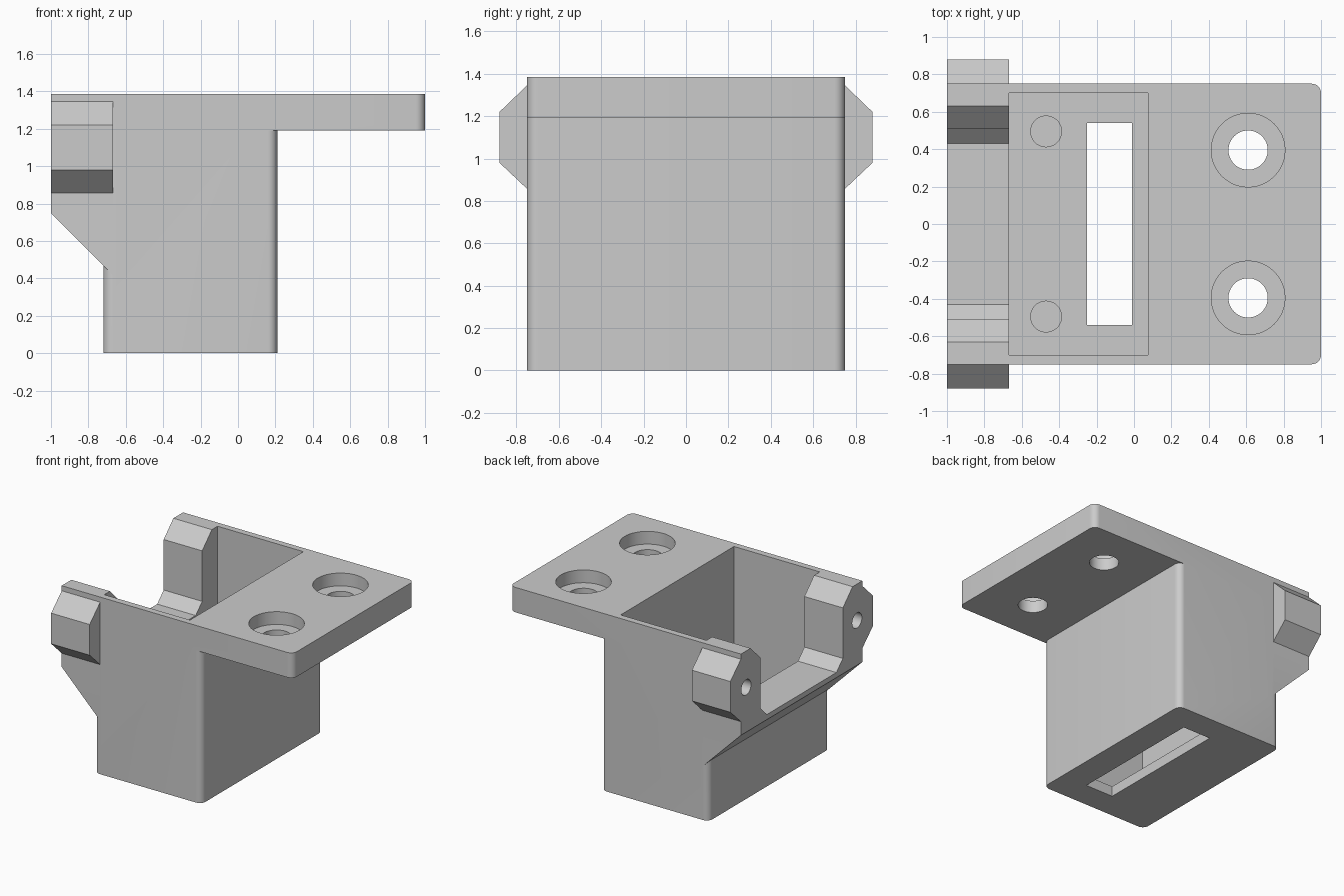
import bpy, bmesh
from math import radians, cos, sin, tau

cube = bpy.data.objects.get("Cube")
if cube:
    bpy.data.objects.remove(cube, do_unlink=True)

grey = bpy.data.materials.new("light grey plastic")
grey.use_nodes = True
colour = (0.6, 0.6, 0.6, 1)
grey.diffuse_color = colour
grey.node_tree.nodes["Principled BSDF"].inputs["Base Color"].default_value = colour


def prism(name, outline, axis, low, high, rounded=None, radius=0.05):
    """Extrude a 2D outline along an axis; 'rounded' picks the upright edges to round."""
    bm = bmesh.new()
    rings = []
    for t in (low, high):
        ring = []
        for p in outline:
            co = list(p)
            co.insert(axis, t)
            ring.append(bm.verts.new(co))
        rings.append(ring)
    a, b = rings
    n = len(outline)
    bm.faces.new(a)
    bm.faces.new(b[::-1])
    for i in range(n):
        j = (i + 1) % n
        bm.faces.new((a[i], b[i], b[j], a[j]))
    if rounded:
        edges = [e for e in bm.edges
                 if abs(e.verts[0].co[axis] - e.verts[1].co[axis]) > 0.01
                 and rounded(e.verts[0].co)]
        bmesh.ops.bevel(bm, geom=edges, offset=radius, segments=8,
                        profile=0.5, affect='EDGES')
    bmesh.ops.recalc_face_normals(bm, faces=bm.faces)
    mesh = bpy.data.meshes.new(name)
    bm.to_mesh(mesh)
    bm.free()
    mesh.materials.append(grey)
    obj = bpy.data.objects.new(name, mesh)
    bpy.context.collection.objects.link(obj)
    return obj


def rect(x0, x1, y):
    return [(x0, -y), (x1, -y), (x1, y), (x0, y)]


def circle(cx, cy, r, n=48):
    return [(cx + r * cos(tau * i / n), cy + r * sin(tau * i / n)) for i in range(n)]


def combine(target, tool, operation):
    """Apply a boolean and throw the tool away."""
    mod = target.modifiers.new("combine", 'BOOLEAN')
    mod.operation = operation
    mod.solver = 'EXACT'
    mod.object = tool
    bpy.context.view_layer.objects.active = target
    bpy.ops.object.modifier_apply(modifier=mod.name)
    bpy.data.objects.remove(tool, do_unlink=True)


TOP = 1.385
SIDES = (-1, 1)

# Housing with rounded upright edges
housing = prism("housing", rect(-0.72, 0.21, 0.75), 2, 0, TOP, lambda c: True)

# Mounting plate and sloped overhang
combine(housing, prism("plate", rect(-0.6, 1, 0.75), 2, 1.19, TOP,
                       lambda c: c.x > 0.9), 'UNION')
overhang = [(-1, 0.75), (-0.65, 0.40), (-0.65, TOP), (-1, TOP)]
combine(housing, prism("overhang", overhang, 1, -0.75, 0.75), 'UNION')

# Chamfered side lugs
lug = [(0.6, 0.857), (0.75, 0.857), (0.88, 0.98),
       (0.88, 1.22), (0.75, 1.345), (0.6, 1.345)]
for s in SIDES:
    combine(housing, prism("lug", [(s * y, z) for y, z in lug], 0, -1, -0.667), 'UNION')

# Inner pocket, end opening and floor slot
combine(housing, prism("pocket", rect(-0.667, 0.075, 0.70), 2, 0.08, 1.6), 'DIFFERENCE')
half = [(0.43, 0.79), (0.51, 0.87), (0.51, 1.265), (0.65, 1.405)]
opening = half + [(-y, z) for y, z in reversed(half)]
combine(housing, prism("opening", opening, 0, -1.1, -0.6), 'DIFFERENCE')
combine(housing, prism("slot", rect(-0.25, -0.01, 0.54), 2, -0.1, 0.3), 'DIFFERENCE')

for s in SIDES:
    # Counterbored plate holes
    combine(housing, prism("bore", circle(0.61, s * 0.395, 0.197), 2, 1.285, 1.5), 'DIFFERENCE')
    combine(housing, prism("hole", circle(0.61, s * 0.395, 0.105), 2, 1.0, 1.4), 'DIFFERENCE')
    # Blind screw holes in the lug ends
    combine(housing, prism("screw", circle(s * 0.685, 1.10, 0.06, 32), 0, -1.1, -0.72), 'DIFFERENCE')

# Locating pegs on the pocket floor
parts = [housing]
for s, side in zip(SIDES, ("right", "left")):
    parts.append(prism(side + "_locating_peg", circle(-0.47, s * 0.495, 0.085), 2, 0.06, 0.2))

# Smooth the round walls, keep the corners sharp
for obj in parts:
    bpy.ops.object.select_all(action='DESELECT')
    obj.select_set(True)
    bpy.context.view_layer.objects.active = obj
    bpy.ops.object.shade_smooth_by_angle(angle=radians(25))
